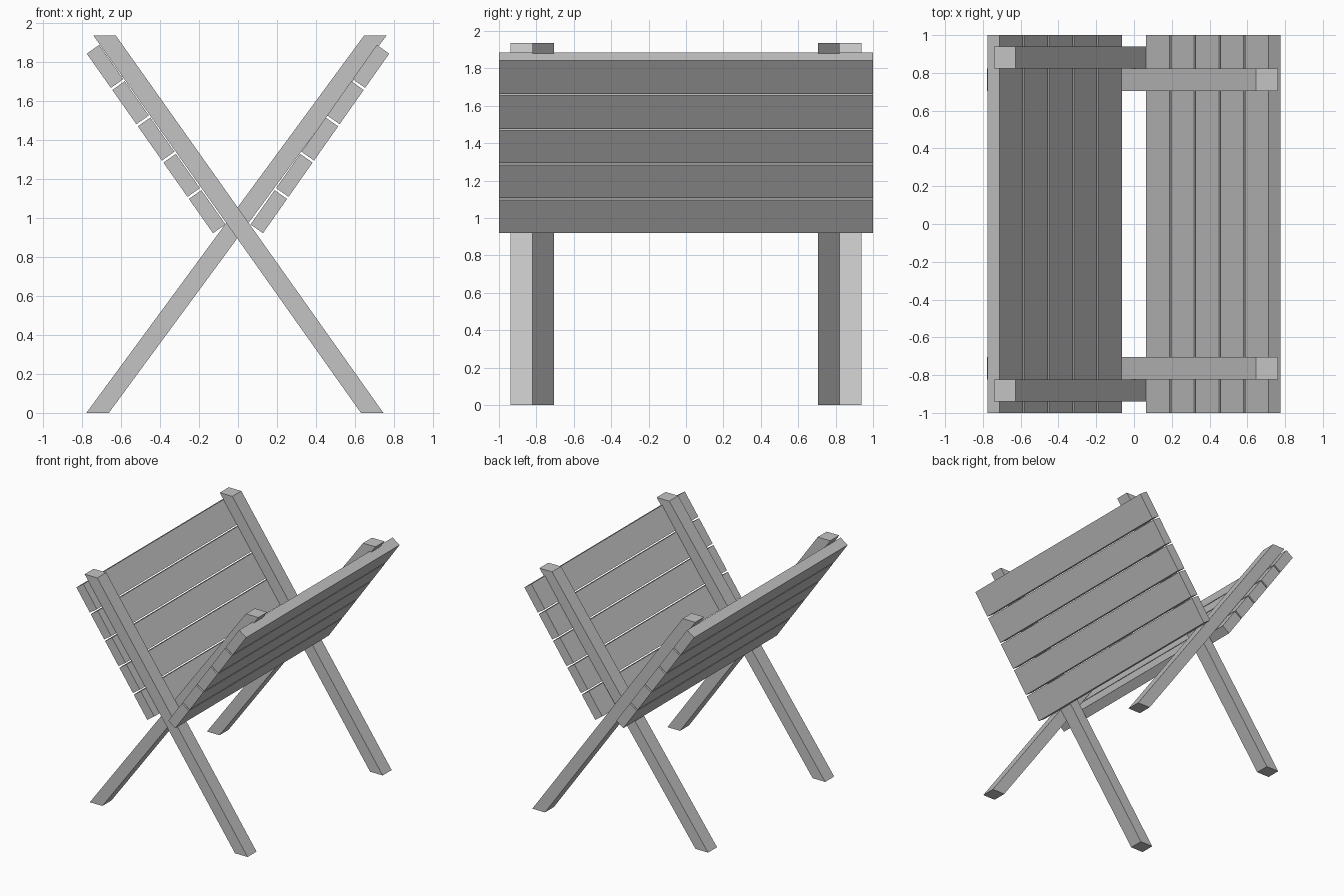
import bpy
from mathutils import Vector

if "Cube" in bpy.data.objects:
    bpy.data.objects.remove(bpy.data.objects["Cube"], do_unlink=True)

grey = bpy.data.materials.new("light_grey_wood")
grey.use_nodes = True
COLOUR = (0.55, 0.55, 0.55, 1)
grey.diffuse_color = COLOUR
grey.node_tree.nodes["Principled BSDF"].inputs["Base Color"].default_value = COLOUR


def board(name, profile, y0, y1):
    """Extrude a four-cornered (x, z) profile along y."""
    # Keep the winding consistent so that normals point outwards
    area = sum(a[0] * b[1] - b[0] * a[1]
               for a, b in zip(profile, profile[1:] + profile[:1]))
    if area < 0:
        profile = profile[::-1]
    n = len(profile)
    verts = [(x, y, z) for y in (y0, y1) for x, z in profile]
    faces = [tuple(range(n)), tuple(reversed(range(n, 2 * n)))]
    faces += [(i, i + n, (i + 1) % n + n, (i + 1) % n) for i in range(n)]
    mesh = bpy.data.meshes.new(name)
    mesh.from_pydata(verts, [], faces)
    mesh.materials.append(grey)
    obj = bpy.data.objects.new(name, mesh)
    bpy.context.collection.objects.link(obj)


# Crossed legs: slanted bars cut level at the top and the floor
TOP, WIDTH = 1.935, 0.115
for end, s in (("front", -1), ("back", 1)):
    for name, foot, head, inner in (("outer_leg", 0.63, -0.742, 0.822),
                                    ("inner_leg", -0.777, 0.647, 0.705)):
        shape = [(foot, 0), (foot + WIDTH, 0), (head + WIDTH, TOP), (head, TOP)]
        y0, y1 = sorted((s * inner, s * (inner + 0.117)))
        board(f"{end}_{name}", shape, y0, y1)

# Two mirrored banks of five slats along the undersides of the legs
low, high = Vector((0.128, 0.921)), Vector((0.775, 1.841))
along = (high - low).normalized()
inward = Vector((-along.y, along.x)) * 0.078
COUNT, GAP = 5, 0.013
length = ((high - low).length - GAP * (COUNT - 1)) / COUNT
for side, s in (("left", 1), ("right", -1)):
    for i in range(COUNT):
        a = low + along * i * (length + GAP)
        b = a + along * length
        corners = [(s * p.x, p.y) for p in (a, b, b + inward, a + inward)]
        board(f"{side}_slat_{i + 1}", corners, -1, 1)
